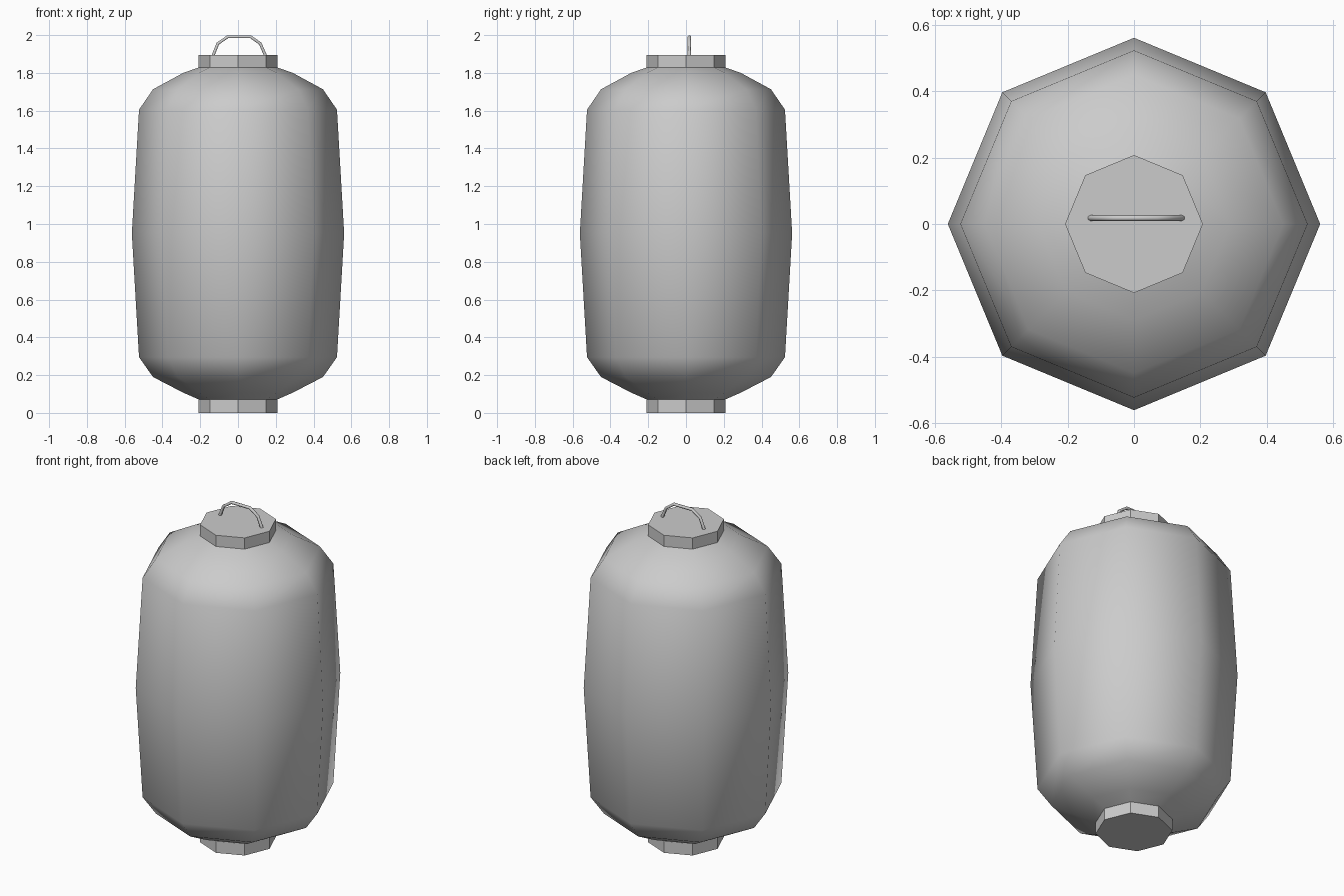
import bpy, math

if "Cube" in bpy.data.objects:
    bpy.data.objects.remove(bpy.data.objects["Cube"])

SIDES = 8

def lathe(name, profile, smooth=False, capped=False):
    """Octagonal solid of revolution from (radius, z) pairs, bottom to top."""
    verts = [(r * math.cos(math.tau * k / SIDES), r * math.sin(math.tau * k / SIDES), z)
             for r, z in profile for k in range(SIDES)]
    faces = [(i * SIDES + k, i * SIDES + (k + 1) % SIDES,
              (i + 1) * SIDES + (k + 1) % SIDES, (i + 1) * SIDES + k)
             for i in range(len(profile) - 1) for k in range(SIDES)]
    if capped:
        faces.append(tuple(reversed(range(SIDES))))
        faces.append(tuple(range(len(verts) - SIDES, len(verts))))
    mesh = bpy.data.meshes.new(name)
    mesh.from_pydata(verts, [], faces)
    mesh.polygons.foreach_set("use_smooth", [smooth] * len(mesh.polygons))
    obj = bpy.data.objects.new(name, mesh)
    bpy.context.collection.objects.link(obj)
    return obj

# Paper shade
lathe("lantern_shade", [(0.205, 0.07), (0.29, 0.107), (0.45, 0.19), (0.524, 0.295),
                        (0.562, 0.95), (0.524, 1.605), (0.45, 1.713), (0.29, 1.80),
                        (0.205, 1.83)], smooth=True)

# End rings
lathe("bottom_cap", [(0.208, 0.0), (0.208, 0.07)], capped=True)
lathe("top_cap", [(0.208, 1.828), (0.208, 1.896)], capped=True)

# Wire handle
path = [(-0.133, 1.89), (-0.107, 1.955), (-0.055, 1.991), (0.067, 1.991),
        (0.118, 1.955), (0.146, 1.89)]
curve = bpy.data.curves.new("handle", 'CURVE')
curve.dimensions = '3D'
curve.bevel_depth = 0.009
curve.bevel_resolution = 1
curve.use_fill_caps = True
spline = curve.splines.new('POLY')
spline.points.add(len(path) - 1)
for p, (x, z) in zip(spline.points, path):
    p.co = (x, 0.018, z, 1)
handle = bpy.data.objects.new("handle", curve)
bpy.context.collection.objects.link(handle)
bpy.context.view_layer.objects.active = handle
handle.select_set(True)
bpy.ops.object.convert(target='MESH')
